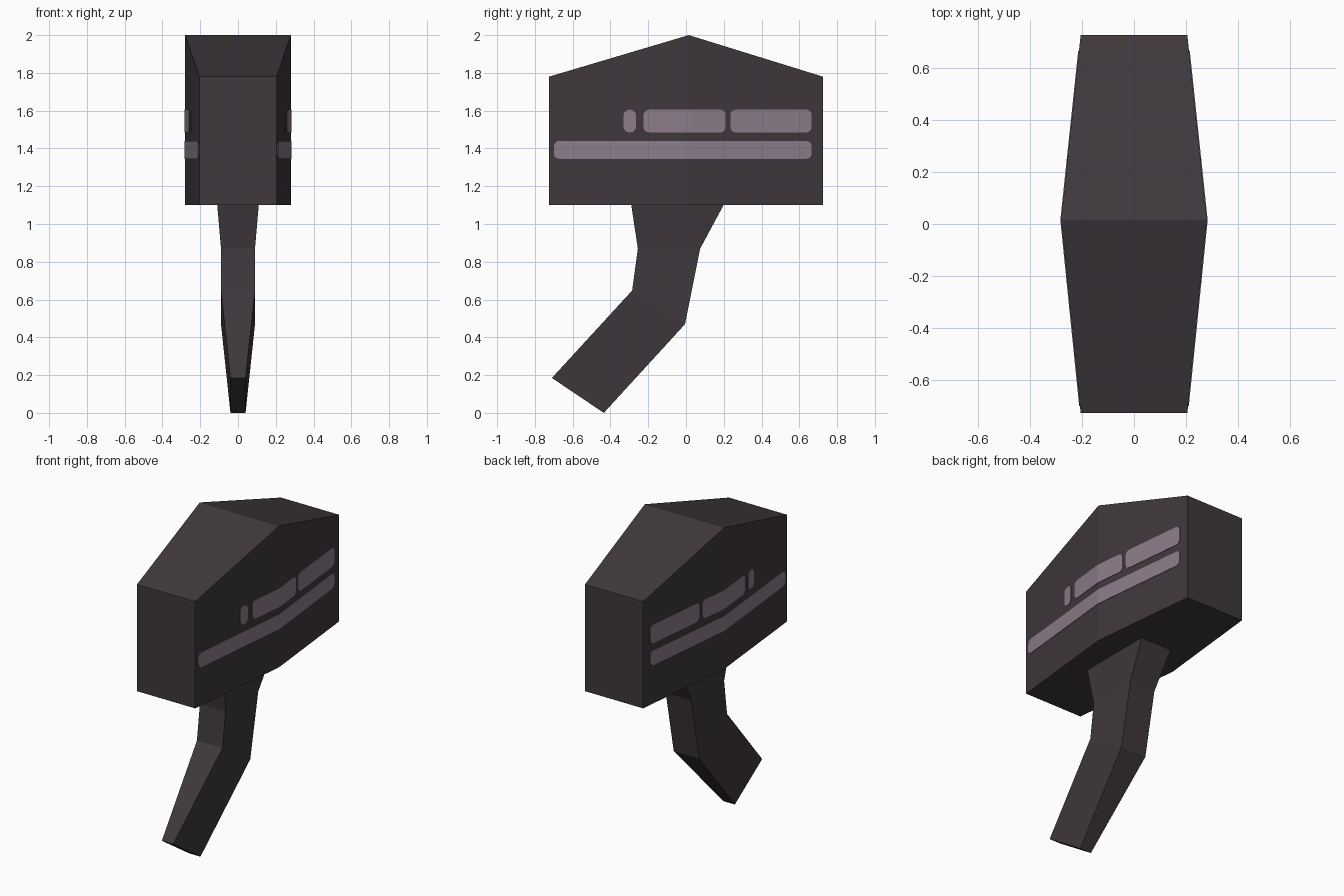
import bpy, bmesh, math
from mathutils import Vector

if "Cube" in bpy.data.objects:
    bpy.data.objects.remove(bpy.data.objects["Cube"])

END, MID, RIDGE, LEN = 0.205, 0.28, 0.015, 0.725   # head plan dimensions


def material(name, rgb):
    m = bpy.data.materials.new(name)
    m.diffuse_color = (*rgb, 1)
    m.use_nodes = True
    m.node_tree.nodes["Principled BSDF"].inputs["Base Color"].default_value = m.diffuse_color
    return m


dark = material("dark charcoal", (0.050, 0.039, 0.047))
mauve = material("grey mauve", (0.260, 0.203, 0.250))


def finish(bm, name, mat):
    bmesh.ops.recalc_face_normals(bm, faces=bm.faces)
    me = bpy.data.meshes.new(name)
    bm.to_mesh(me)
    bm.free()
    me.materials.append(mat)
    ob = bpy.data.objects.new(name, me)
    bpy.context.collection.objects.link(ob)
    return ob


def loft(name, sections, mat):
    """Join four-cornered sections into a closed solid."""
    bm = bmesh.new()
    rings = [[bm.verts.new(p) for p in s] for s in sections]
    for a, b in zip(rings, rings[1:]):
        for i in range(4):
            j = (i + 1) % 4
            bm.faces.new((a[i], a[j], b[j], b[i]))
    bm.faces.new(rings[0])
    bm.faces.new(rings[-1])
    return finish(bm, name, mat)


# Head: three upright sections along y, widest and tallest at the ridge
head = [[(-w, y, 1.1), (w, y, 1.1), (w, y, top), (-w, y, top)]
        for y, w, top in ((-LEN, END, 1.78), (RIDGE, MID, 2.0), (LEN, END, 1.78))]
loft("hammer_head", head, dark)

# Handle: (front y, z), (back y, z), half width, from the head down to the tip
handle = []
for (y0, z0), (y1, z1), w in (((-0.29, 1.102), (0.20, 1.102), 0.11),
                              ((-0.255, 0.87), (0.075, 0.87), 0.09),
                              ((-0.285, 0.648), (-0.005, 0.47), 0.09),
                              ((-0.71, 0.185), (-0.435, 0.0), 0.04)):
    handle.append([(-w, y0, z0), (w, y0, z0), (w, y1, z1), (-w, y1, z1)])
loft("handle", handle, dark)


def side_x(y):
    t = (y + LEN) / (RIDGE + LEN) if y < RIDGE else (LEN - y) / (LEN - RIDGE)
    return END + (MID - END) * t


def stripe(name, y0, y1, z0, z1, side, r=0.028):
    """Thin rounded plate that follows the bent side of the head."""
    bm = bmesh.new()
    outline = []
    for k, (cy, cz) in enumerate(((y1 - r, z1 - r), (y0 + r, z1 - r),
                                  (y0 + r, z0 + r), (y1 - r, z0 + r))):
        for s in range(4):
            a = math.pi / 2 * (k + s / 3)
            outline.append(bm.verts.new((0, cy + r * math.cos(a), cz + r * math.sin(a))))
    bm.faces.new(outline)
    bmesh.ops.bisect_plane(bm, geom=bm.verts[:] + bm.edges[:] + bm.faces[:],
                           plane_co=(0, RIDGE, 0), plane_no=(0, 1, 0))
    for v in bm.verts:
        v.co.x = side * (side_x(v.co.y) - 0.001)
    ext = bmesh.ops.extrude_face_region(bm, geom=bm.faces[:], use_keep_orig=True)
    moved = [g for g in ext["geom"] if isinstance(g, bmesh.types.BMVert)]
    bmesh.ops.translate(bm, verts=moved, vec=Vector((side * 0.004, 0, 0)))
    finish(bm, name, mauve)


# Stripes on both sides
for side, label in ((1, "right"), (-1, "left")):
    stripe(f"long_stripe_{label}", -0.70, 0.665, 1.345, 1.44, side)
    stripe(f"short_stripe_{label}", -0.33, -0.265, 1.485, 1.605, side)
    stripe(f"middle_stripe_{label}", -0.225, 0.21, 1.485, 1.605, side)
    stripe(f"back_stripe_{label}", 0.235, 0.665, 1.485, 1.605, side)
